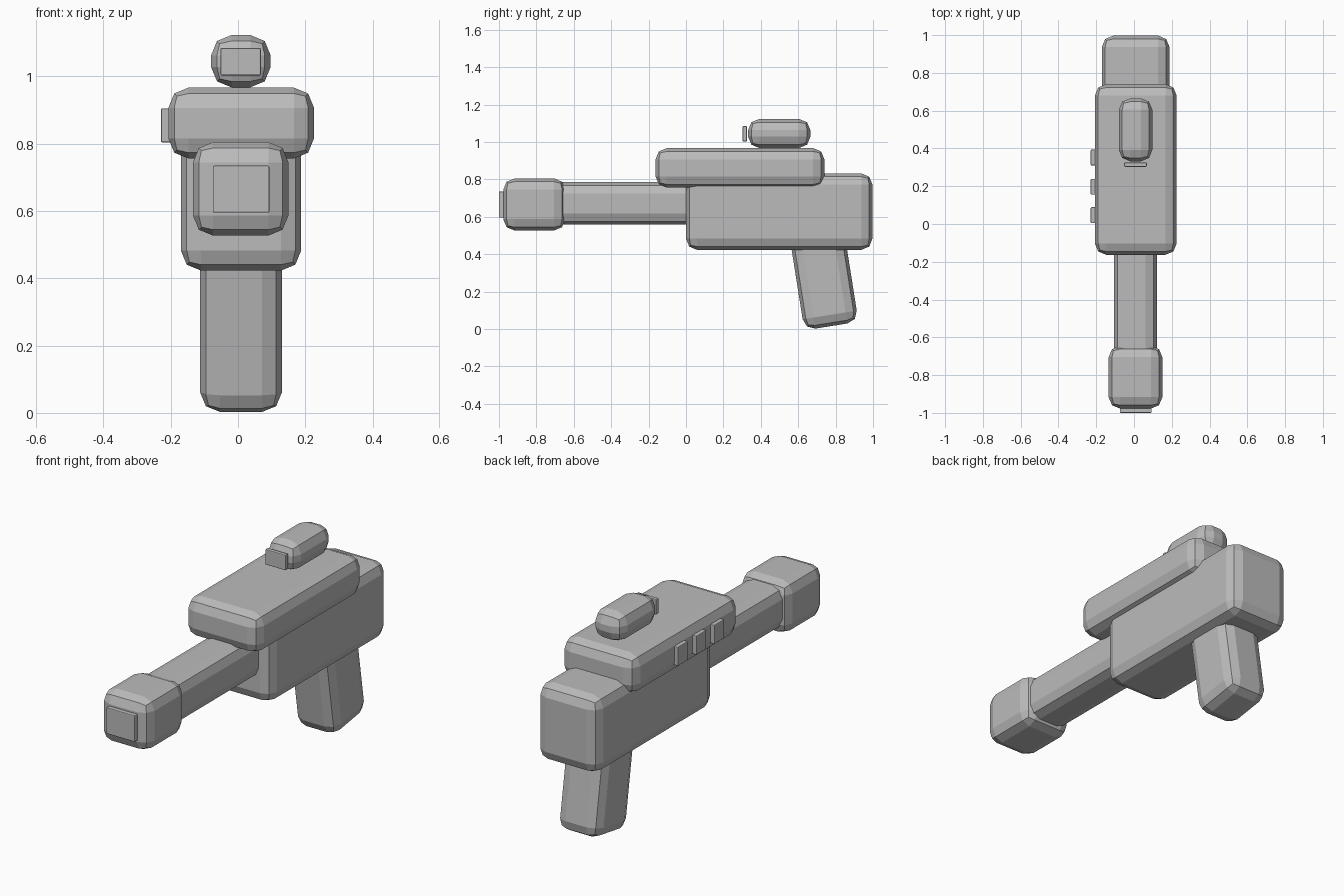
import bpy, bmesh, math
from mathutils import Vector

if "Cube" in bpy.data.objects:
    bpy.data.objects.remove(bpy.data.objects["Cube"])

grey = bpy.data.materials.new("plain_grey")
grey.diffuse_color = (0.5, 0.5, 0.5, 1.0)
grey.use_nodes = True
grey.node_tree.nodes["Principled BSDF"].inputs["Base Color"].default_value = grey.diffuse_color


def block(name, lo, hi, bevel=0.06, tilt=0.0):
    """Box between two corners with two-segment rounded edges, tilted about x."""
    lo, hi = Vector(lo), Vector(hi)
    size = hi - lo
    bm = bmesh.new()
    bmesh.ops.create_cube(bm, size=1.0)
    bmesh.ops.scale(bm, vec=size, verts=bm.verts)
    bmesh.ops.bevel(bm, geom=bm.edges[:], offset=bevel, segments=2,
                    profile=0.5, affect='EDGES', clamp_overlap=True)
    mesh = bpy.data.meshes.new(name)
    bm.to_mesh(mesh)
    bm.free()
    mesh.materials.append(grey)
    ob = bpy.data.objects.new(name, mesh)
    ob.location = (lo + hi) / 2
    ob.rotation_euler.x = math.radians(tilt)
    bpy.context.collection.objects.link(ob)
    return ob


# Main body, upper slab and barrel
block("body", (-0.17, 0.0, 0.423), (0.188, 0.997, 0.832))
block("upper_slab", (-0.207, -0.163, 0.756), (0.226, 0.74, 0.967))
block("barrel", (-0.106, -0.72, 0.558), (0.122, 0.12, 0.785))

# Muzzle block with its front plate
block("muzzle", (-0.134, -0.977, 0.527), (0.15, -0.645, 0.805))
block("muzzle_plate", (-0.075, -1.0, 0.595), (0.093, -0.974, 0.735), 0.004)

# Sight on top with its front plate
block("sight", (-0.08, 0.332, 0.968), (0.097, 0.665, 1.123))
block("sight_plate", (-0.052, 0.303, 1.003), (0.068, 0.325, 1.085), 0.004)

# Tilted grip
block("grip", (-0.113, 0.592, 0.013), (0.131, 0.885, 0.513), tilt=9)

# Three buttons on the left side of the slab
for i, y in enumerate((0.047, 0.197, 0.352)):
    block(f"button_{i + 1}", (-0.229, y - 0.042, 0.804),
          (-0.2, y + 0.042, 0.905), 0.004)
